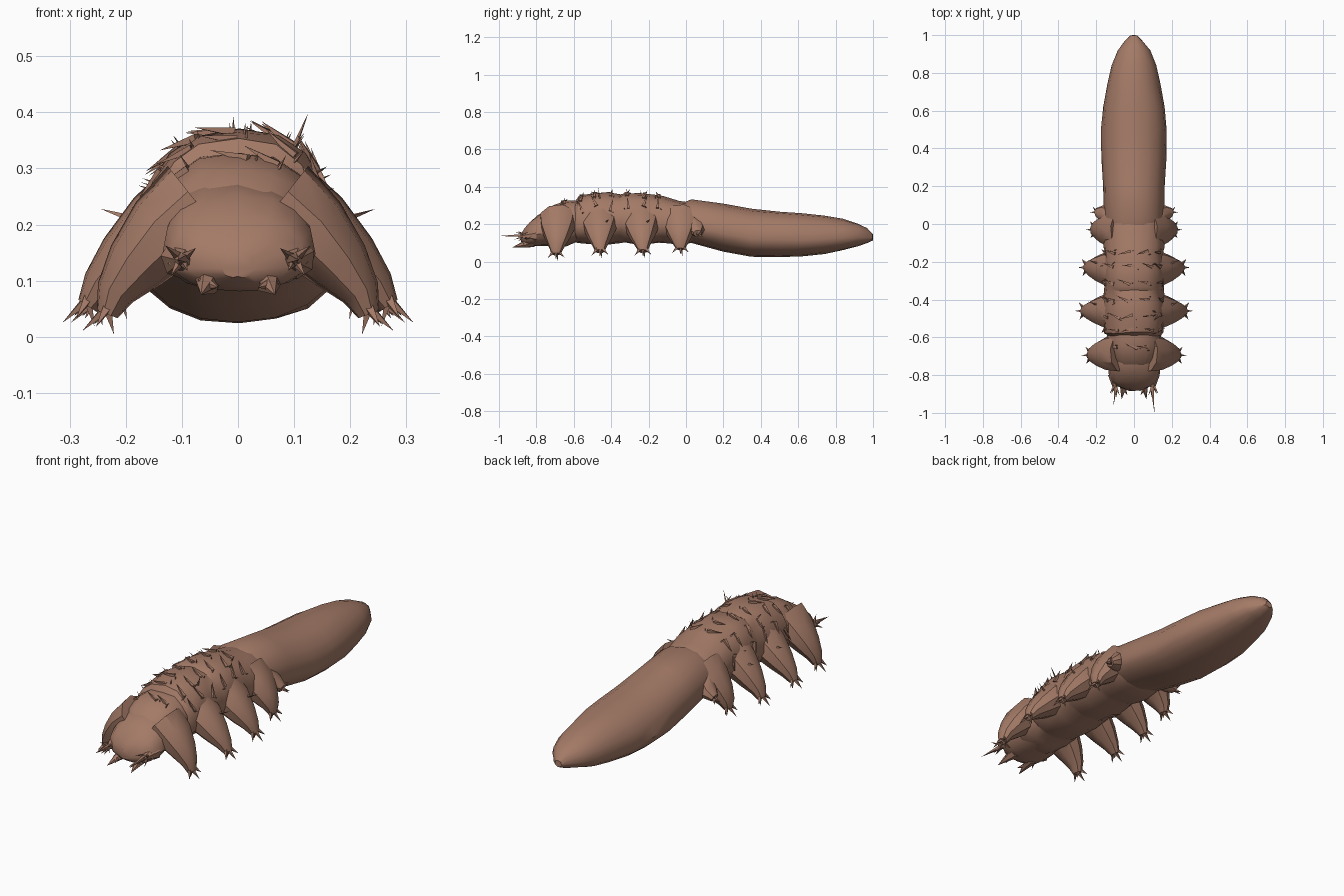
import bpy, bmesh, math, random
from mathutils import Vector

if "Cube" in bpy.data.objects:
    bpy.data.objects.remove(bpy.data.objects["Cube"])

random.seed(7)
skin = bpy.data.materials.new("brown skin")
skin.diffuse_color = (0.37, 0.195, 0.135, 1)
skin.use_nodes = True
skin.node_tree.nodes["Principled BSDF"].inputs["Base Color"].default_value = skin.diffuse_color


def finish(name, bm, angle=35):
    bmesh.ops.recalc_face_normals(bm, faces=bm.faces)
    me = bpy.data.meshes.new(name)
    bm.to_mesh(me)
    bm.free()
    me.materials.append(skin)
    me.shade_smooth()
    me.set_sharp_from_angle(angle=math.radians(angle))
    ob = bpy.data.objects.new(name, me)
    bpy.context.collection.objects.link(ob)
    return ob


def skin_rings(bm, rings):
    """Bridge a list of point rings and cap both ends."""
    vs = [[bm.verts.new(p) for p in r] for r in rings]
    n = len(vs[0])
    for a, b in zip(vs, vs[1:]):
        for i in range(n):
            j = (i + 1) % n
            bm.faces.new((a[i], a[j], b[j], b[i]))
    bm.faces.new(vs[0])
    bm.faces.new(vs[-1])


def section(a, st, power):
    """Point at angle a on the body cross-section st = (y, half width, top, bottom)."""
    y, w, top, bot = st
    zc = bot + 0.38 * (top - bot)
    c, s = math.cos(a), math.sin(a)
    p = power if s > 0 else 1.0
    x = w * math.copysign(abs(c) ** p, c)
    h = (top - zc) if s > 0 else (zc - bot)
    return Vector((x, y, zc + h * math.copysign(abs(s) ** p, s)))


def loft_body(name, stations, power, jitter, n=16):
    bm = bmesh.new()
    rings = []
    for st in stations:
        ring = []
        for i in range(n):
            p = section(2 * math.pi * i / n, st, power)
            p += Vector([random.uniform(-jitter, jitter) for _ in range(3)])
            ring.append(p)
        rings.append(ring)
    skin_rings(bm, rings)
    return finish(name, bm)


def tube(bm, path, n=9):
    """Path entries: x, y, z, half width along y, half thickness."""
    pts = [Vector(p[:3]) for p in path]
    rings = []
    for k, p in enumerate(path):
        t = pts[min(k + 1, len(pts) - 1)] - pts[max(k - 1, 0)]
        v = t.cross(Vector((0, 1, 0))).normalized()
        rings.append([pts[k] + Vector((0, 1, 0)) * math.cos(a) * p[3] + v * math.sin(a) * p[4]
                      for a in [2 * math.pi * i / n for i in range(n)]])
    skin_rings(bm, rings)


def spike(bm, base, tip, r, n=4):
    base, tip = Vector(base), Vector(tip)
    d = (tip - base).normalized()
    u = d.orthogonal().normalized()
    v = d.cross(u)
    ring = [bm.verts.new(base + (u * math.cos(2 * math.pi * i / n) + v * math.sin(2 * math.pi * i / n)) * r)
            for i in range(n)]
    end = bm.verts.new(tip)
    for i in range(n):
        bm.faces.new((ring[i], ring[(i + 1) % n], end))
    bm.faces.new(ring)


# Long smooth abdomen
abdomen = [(-0.06, .14, .30, .11), (0.03, .16, .332, .10), (0.2, .163, .308, .055),
           (0.35, .172, .283, .027), (0.5, .174, .268, .024), (0.62, .163, .259, .028),
           (0.74, .14, .245, .042), (0.84, .118, .228, .062), (0.92, .085, .204, .084),
           (0.97, .047, .178, .1), (0.998, .018, .145, .115)]
loft_body("abdomen", abdomen, 0.95, 0.002)

# Thorax with a shallow groove between each leg segment
thorax = [(-0.75, .11, .265, .10), (-0.71, .135, .30, .085), (-0.64, .15, .325, .085),
          (-0.59, .145, .328, .10), (-0.575, .155, .35, .10), (-0.5, .163, .368, .09),
          (-0.42, .165, .37, .088), (-0.35, .155, .358, .10), (-0.33, .16, .368, .10),
          (-0.24, .165, .366, .088), (-0.15, .155, .356, .10), (-0.12, .16, .35, .10),
          (-0.04, .163, .325, .09), (0.05, .15, .31, .10), (0.1, .12, .28, .12)]
loft_body("thorax", thorax, 0.85, 0.004)

# Blunt head
head = [(-0.64, .12, .28, .09), (-0.73, .132, .272, .085), (-0.79, .136, .25, .08),
        (-0.835, .122, .212, .082), (-0.86, .09, .18, .09), (-0.88, .03, .145, .105)]
loft_body("head", head, 0.8, 0.004)

# Four pairs of stubby legs with claws: y, x shift, z shift, tip y shift
legs = [(-0.68, -.035, -.015, -.015), (-0.46, 0, 0, 0), (-0.24, -.015, 0, .01), (-0.03, -.058, .012, 0)]
names = ["front_leg", "second_leg", "third_leg", "rear_leg"]
profile = [(.07, .235, .105, .09), (.14, .19, .095, .075), (.20, .135, .068, .057),
           (.245, .09, .042, .036), (.268, .055, .024, .02)]
for (y, dx, dz, ty), nm in zip(legs, names):
    for side, s in (("left", -1), ("right", 1)):
        bm = bmesh.new()
        path = []
        for k, (x, z, ry, rt) in enumerate(profile):
            f = k / 4
            path.append((s * (x + dx * f), y + ty * f, z + dz * f, ry, rt))
        tube(bm, path)
        x, yy, z = path[-1][:3]
        for oy, ox, oz in ((-.045, .02, -.022), (.045, .024, -.018), (0, .045, -.03), (.01, -.012, -.036)):
            spike(bm, (x, yy + oy * .35, z + .012), (x + s * ox, yy + oy, z + oz), .011)
        finish(nm + "_" + side, bm)

# Small knobs behind the rear legs
for side, s in (("left", -1), ("right", 1)):
    bm = bmesh.new()
    tube(bm, [(s * .11, .02, .2, .07, .06), (s * .16, .05, .17, .05, .04), (s * .2, .062, .15, .022, .02)])
    for oy, ox, oz in ((.025, .015, .02), (.0, .035, -.012), (.03, .02, -.02)):
        spike(bm, (s * .195, .062, .15), (s * (.2 + ox), .062 + oy, .15 + oz), .01)
    finish("rear_knob_" + side, bm)

# Mouthparts: outer feelers with spines, and inner stubs
for side, s in (("left", -1), ("right", 1)):
    bm = bmesh.new()
    spike(bm, (s * .1, -.80, .14), (s * .1, -.90, .135), .038, 7)
    reach = -1.0 if s > 0 else -.96
    spike(bm, (s * .095, -.85, .14), (s * .108, reach, .137), .013)
    for ox, oy, oz in ((.03, -.04, .025), (-.025, -.05, .02), (.02, -.04, -.03), (-.01, -.06, -.02)):
        spike(bm, (s * .1, -.85, .138), (s * (.1 + ox), -.86 + oy, .138 + oz), .011)
    finish("feeler_" + side, bm)
    bm = bmesh.new()
    spike(bm, (s * .05, -.82, .105), (s * .066, -.93, .075), .03, 6)
    spike(bm, (s * .06, -.86, .095), (s * .035, -.905, .088), .016, 5)
    finish("mouth_stub_" + side, bm)


# Bristles and ragged skin flakes across the back of the thorax
def on_back(y, a):
    for p, q in zip(thorax, thorax[1:]):
        if p[0] <= y <= q[0]:
            f = (y - p[0]) / (q[0] - p[0])
            return section(a, [u + (v - u) * f for u, v in zip(p, q)], 0.85)


bristles, flakes = bmesh.new(), bmesh.new()
for y in (-0.65, -0.56, -0.49, -0.4, -0.31, -0.22, -0.15):
    for k in range(5):
        a = math.radians(25 + k * 32 + random.uniform(-10, 10))
        p = on_back(y + random.uniform(-.02, .02), a)
        out = Vector((math.cos(a), random.uniform(-.5, .3), math.sin(a))).normalized()
        spike(bristles, p - out * .012, p + out * random.uniform(.01, .03), .0045, 3)
        q = on_back(y, a + .2)
        along = Vector((-math.sin(a), random.uniform(-.5, .5), math.cos(a)))
        spike(flakes, q - along * .025, q + along * .045 + out * .004, .011, 4)
spike(bristles, (.1, -.46, .335), (.125, -.47, .398), .006, 3)
for s in (-1, 1):
    for y in (-.46, -.24):
        spike(bristles, (s * .19, y + .03, .21), (s * .245, y + .05, .228), .007, 3)
finish("back_bristles", bristles)
finish("skin_flakes", flakes)
